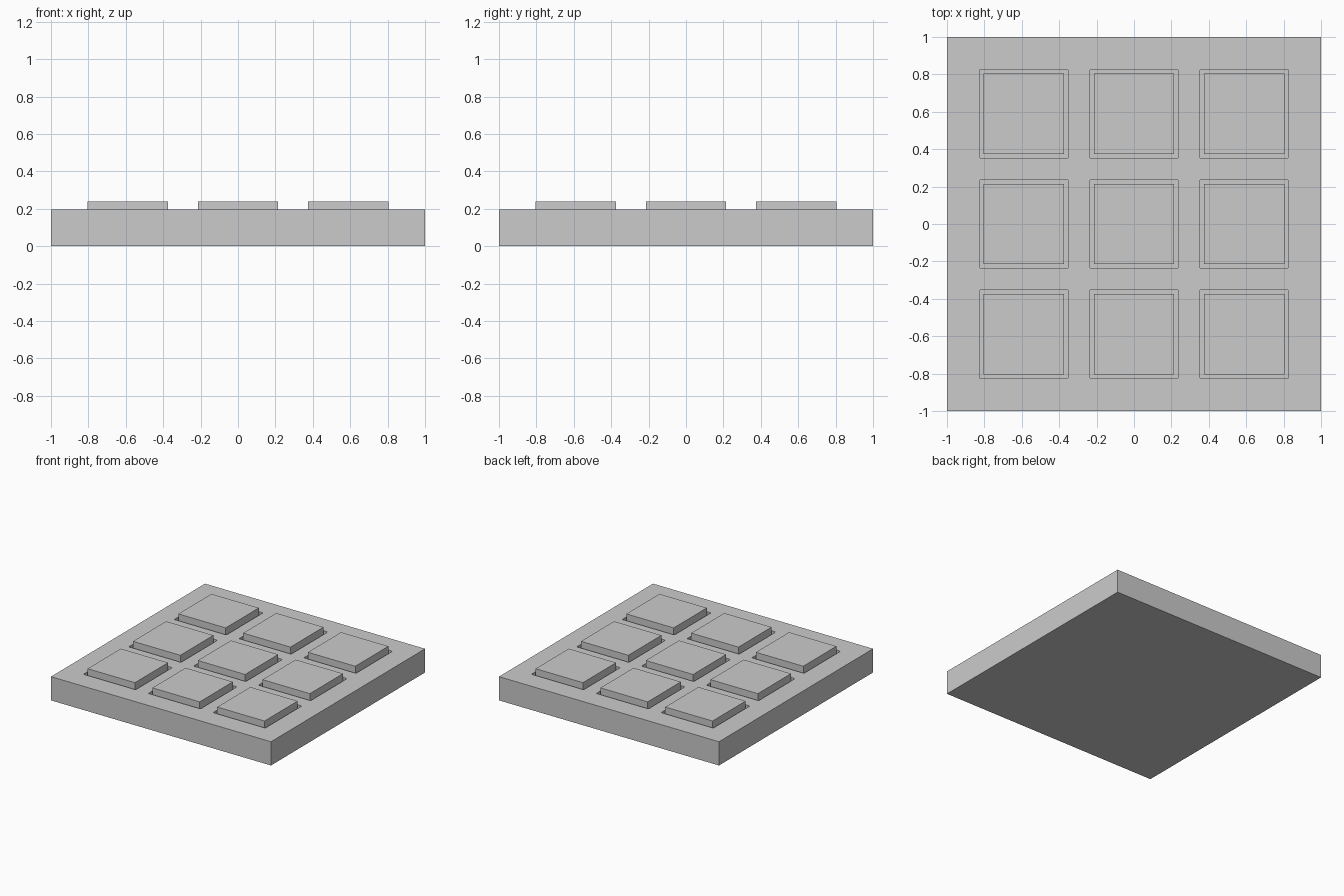
import bpy, bmesh
from mathutils import Matrix

if "Cube" in bpy.data.objects:
    bpy.data.objects.remove(bpy.data.objects["Cube"])

SLAB_TOP, KEY_TOP, FLOOR = 0.195, 0.238, 0.095
PITCH, KEY, POCKET = 0.589, 0.43, 0.475
CENTRES = [(i * PITCH, j * PITCH) for j in (1, 0, -1) for i in (-1, 0, 1)]


def add_box(bm, x, y, z0, z1, size, corner=0.0):
    m = Matrix.Translation((x, y, (z0 + z1) / 2)) @ Matrix.Diagonal((size, size, z1 - z0, 1))
    verts = bmesh.ops.create_cube(bm, size=1, matrix=m)["verts"]
    if corner:
        edges = {e for v in verts for e in v.link_edges
                 if abs(e.verts[0].co.z - e.verts[1].co.z) > 0.001}
        bmesh.ops.bevel(bm, geom=list(edges), offset=corner, segments=2,
                        profile=0.5, affect='EDGES')


def make_object(name, bm):
    mesh = bpy.data.meshes.new(name)
    bm.to_mesh(mesh)
    bm.free()
    obj = bpy.data.objects.new(name, mesh)
    bpy.context.collection.objects.link(obj)
    return obj


# Square base slab
bm = bmesh.new()
add_box(bm, 0, 0, 0, SLAB_TOP, 2)
base = make_object("base_slab", bm)

# Pockets around the keys
bm = bmesh.new()
for x, y in CENTRES:
    add_box(bm, x, y, FLOOR, 0.3, POCKET, 0.008)
cutter = make_object("pocket_cutter", bm)
cutter.hide_render = True
cutter.hide_set(True)
cutter.display_type = 'WIRE'
mod = base.modifiers.new("pockets", 'BOOLEAN')
mod.operation = 'DIFFERENCE'
mod.solver = 'EXACT'
mod.object = cutter

# Nine raised keys sitting in the pockets
for n, (x, y) in enumerate(CENTRES, 1):
    bm = bmesh.new()
    add_box(bm, x, y, FLOOR, KEY_TOP, KEY)
    make_object(f"key_{n}", bm)
